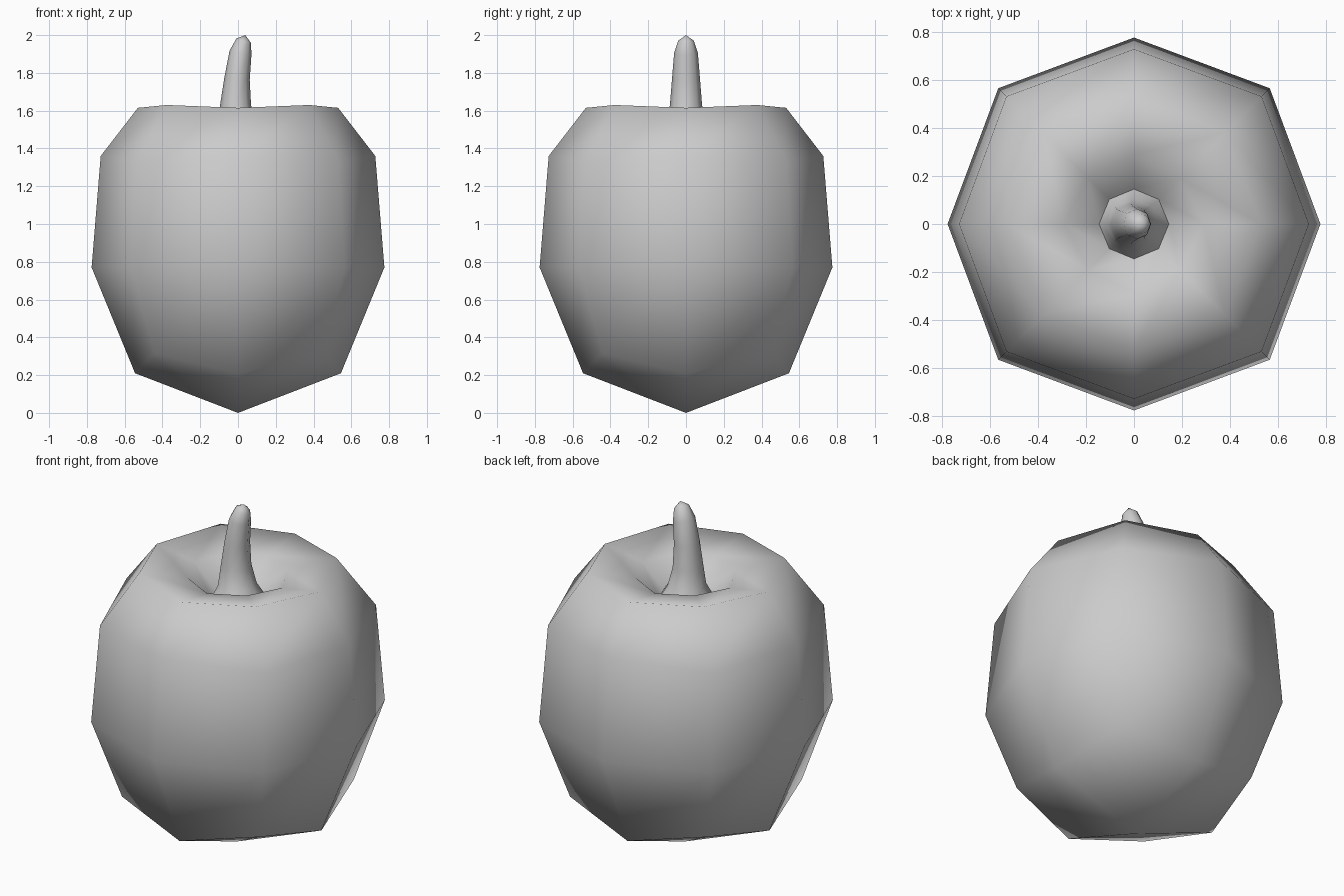
import bpy, bmesh
from math import cos, sin, pi

if "Cube" in bpy.data.objects:
    bpy.data.objects.remove(bpy.data.objects["Cube"])

SIDES = 8


def ring(bm, r_axis, z_axis, r_diag, z_diag):
    """Eight points alternating between axis and diagonal directions."""
    pts = []
    for i in range(SIDES):
        a = 2 * pi * i / SIDES
        r, z = (r_diag, z_diag) if i % 2 else (r_axis, z_axis)
        pts.append(bm.verts.new((r * cos(a), r * sin(a), z)))
    return pts


def bridge(bm, low, high):
    for i in range(SIDES):
        j = (i + 1) % SIDES
        bm.faces.new((low[i], low[j], high[j], high[i]))


def finish(bm, name):
    bmesh.ops.recalc_face_normals(bm, faces=bm.faces)
    mesh = bpy.data.meshes.new(name)
    bm.to_mesh(mesh)
    bm.free()
    mesh.polygons.foreach_set("use_smooth", [True] * len(mesh.polygons))
    obj = bpy.data.objects.new(name, mesh)
    bpy.context.collection.objects.link(obj)
    return obj


# Fruit body: (axis radius, axis z, diagonal radius, diagonal z) from bottom to dimple
body_rings = [
    (0.545, 0.21, 0.63, 0.315),
    (0.775, 0.77, 0.798, 0.77),
    (0.727, 1.36, 0.75, 1.335),
    (0.53, 1.615, 0.535, 1.63),
    (0.29, 1.575, 0.27, 1.575),
    (0.145, 1.45, 0.145, 1.45),
]
bm = bmesh.new()
rings = [ring(bm, *r) for r in body_rings]
for low, high in zip(rings, rings[1:]):
    bridge(bm, low, high)
# Bottom: four quads meeting at the lowest point
pole = bm.verts.new((0, 0, 0))
b = rings[0]
for i in range(0, SIDES, 2):
    bm.faces.new((pole, b[(i + 2) % SIDES], b[i + 1], b[i]))
finish(bm, "fruit_body")

# Stem: (centre x, z, x radius, y radius, tilt) along a gentle curve
stem_rings = [
    (0.0, 1.45, 0.145, 0.145, 0.0),
    (-0.005, 1.52, 0.105, 0.105, 0.0),
    (-0.013, 1.63, 0.082, 0.085, 0.0),
    (-0.005, 1.77, 0.067, 0.074, 0.1),
    (0.013, 1.905, 0.058, 0.063, 0.2),
    (0.03, 1.97, 0.039, 0.042, 0.3),
]
bm = bmesh.new()
rings = []
for cx, z, rx, ry, tilt in stem_rings:
    rings.append([bm.verts.new((cx + rx * cos(a), ry * sin(a), z - tilt * rx * cos(a)))
                  for a in (2 * pi * i / SIDES for i in range(SIDES))])
for low, high in zip(rings, rings[1:]):
    bridge(bm, low, high)
# Rounded tip
tip = bm.verts.new((0.038, 0, 2.0))
for i in range(SIDES):
    bm.faces.new((rings[-1][i], rings[-1][(i + 1) % SIDES], tip))
finish(bm, "stem")
